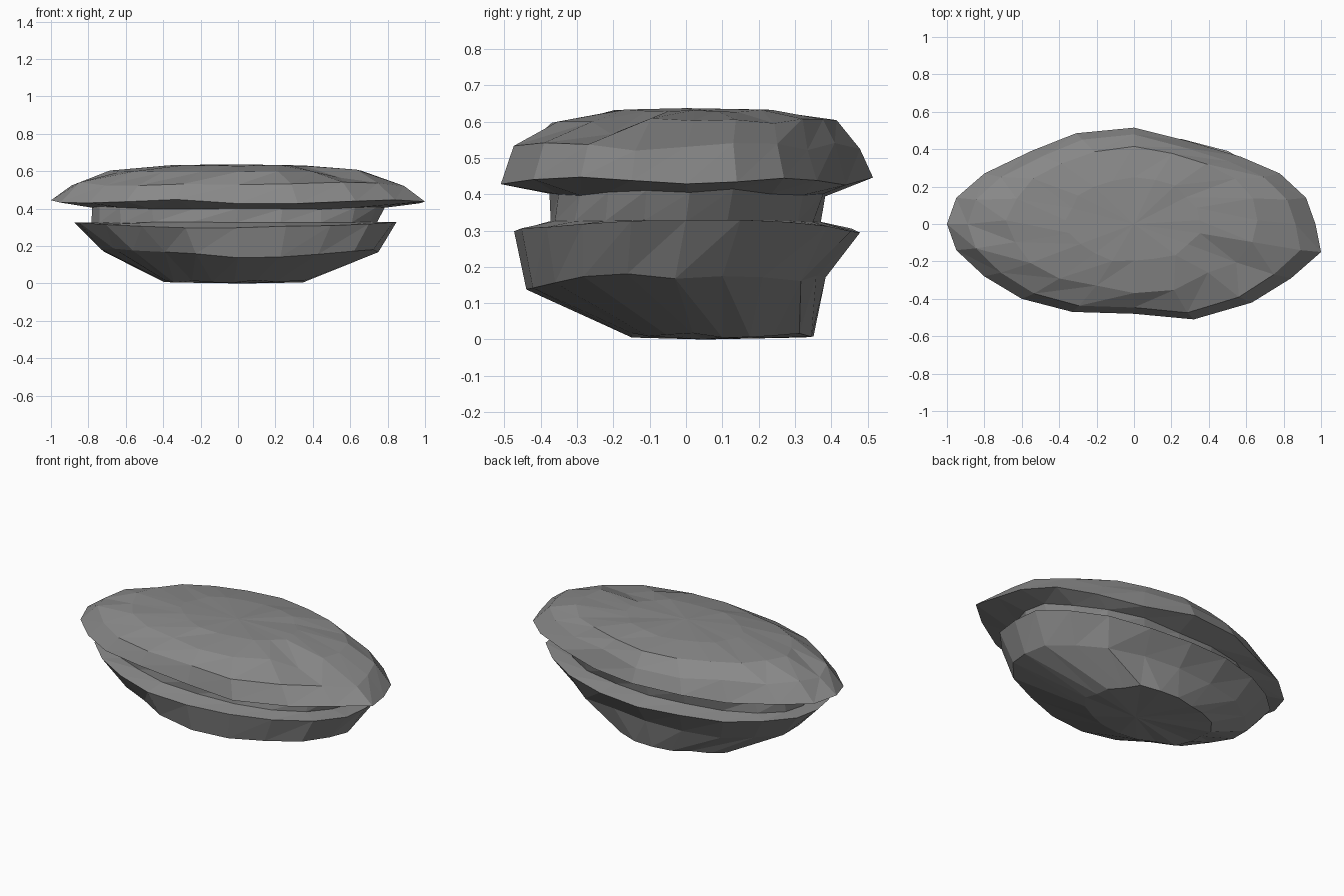
import bpy, bmesh, math, random

if "Cube" in bpy.data.objects:
    bpy.data.objects.remove(bpy.data.objects["Cube"])

random.seed(4)
N = 20

# half of the measured slab outline: 20 points seen from above
RIM = [(.97, 0), (.92, .14), (.78, .27), (.57, .36), (.3, .44),
       (0, .515), (-.31, .485), (-.55, .39), (-.8, .27), (-.95, .14),
       (-1, 0), (-.95, -.14), (-.8, -.28), (-.6, -.4), (-.33, -.47),
       (0, -.48), (.32, -.51), (.63, -.42), (.84, -.29), (1, -.15)]


def ellipse(rx, ry, cx, cy, z, jr=0.0, jz=0.0, sway=0.0):
    """Irregular oval ring; sway lifts the left and right ends."""
    pts = []
    for i in range(N):
        a = 2 * math.pi * i / N
        k = 1 + random.uniform(-jr, jr)
        pts.append((cx + rx * k * math.cos(a), cy + ry * k * math.sin(a),
                    z + sway * math.cos(a) ** 2 + random.uniform(-jz, jz)))
    return pts


def flank():
    """Middle ring of the lower stone: undercut at front left, steep at back."""
    pts = []
    for i in range(N):
        a = 2 * math.pi * i / N
        cut = max(0, math.cos(a - math.radians(222))) ** 6
        k = 1 - .10 * cut + random.uniform(-.03, .03)
        z = .14 + .03 * math.cos(a) ** 2 + .03 * cut + .03 * max(0, math.sin(a))
        pts.append((.75 * k * math.cos(a), -.03 + .42 * k * math.sin(a),
                    z + random.uniform(-.015, .015)))
    return pts


rings = [
    # lower stone
    ellipse(.38, .25, -.02, .10, .012, .06, .008),
    flank(),
    ellipse(.87, .48, -.01, 0, .298, .015, .005, .032),
    # recessed seam between the stones
    ellipse(.76, .375, -.01, 0, .325, .02, .004),
    ellipse(.77, .38, 0, .01, .398, .02, .006, .012),
    # capping slab
    [(x, y, .435 + random.uniform(-.01, .015)) for x, y in RIM],
    [(x * .89, y * .93, .532 + random.uniform(-.012, .012)) for x, y in RIM],
    ellipse(.67, .38, 0, .02, .602, .04, .008),
    ellipse(.36, .22, 0, .02, .63, .05, .004),
]

bm = bmesh.new()
loops = [[bm.verts.new(p) for p in r] for r in rings]
for lo, hi in zip(loops, loops[1:]):
    for i in range(N):
        j = (i + 1) % N
        bm.faces.new((lo[i], lo[j], hi[j]))
        bm.faces.new((lo[i], hi[j], hi[i]))

# close bottom and top with fans
for loop, p, flip in ((loops[0], (.03, .05, 0), True), (loops[-1], (0, 0, .637), False)):
    c = bm.verts.new(p)
    for i in range(N):
        a, b = loop[i], loop[(i + 1) % N]
        bm.faces.new((b, a, c) if flip else (a, b, c))

# chipped dent on the front right of the slab
bm.verts.ensure_lookup_table()
loops[7][18].co.z -= .03
loops[7][17].co.y += .03

# ground contact
low = min(v.co.z for v in bm.verts)
for v in bm.verts:
    v.co.z -= low
bmesh.ops.recalc_face_normals(bm, faces=bm.faces)
me = bpy.data.meshes.new("layered_rock")
bm.to_mesh(me)
bm.free()
rock = bpy.data.objects.new("layered_rock", me)
bpy.context.collection.objects.link(rock)

# dark stone colour
mat = bpy.data.materials.new("dark_stone")
mat.diffuse_color = (.25, .25, .25, 1)
mat.use_nodes = True
mat.node_tree.nodes["Principled BSDF"].inputs["Base Color"].default_value = mat.diffuse_color
me.materials.append(mat)
